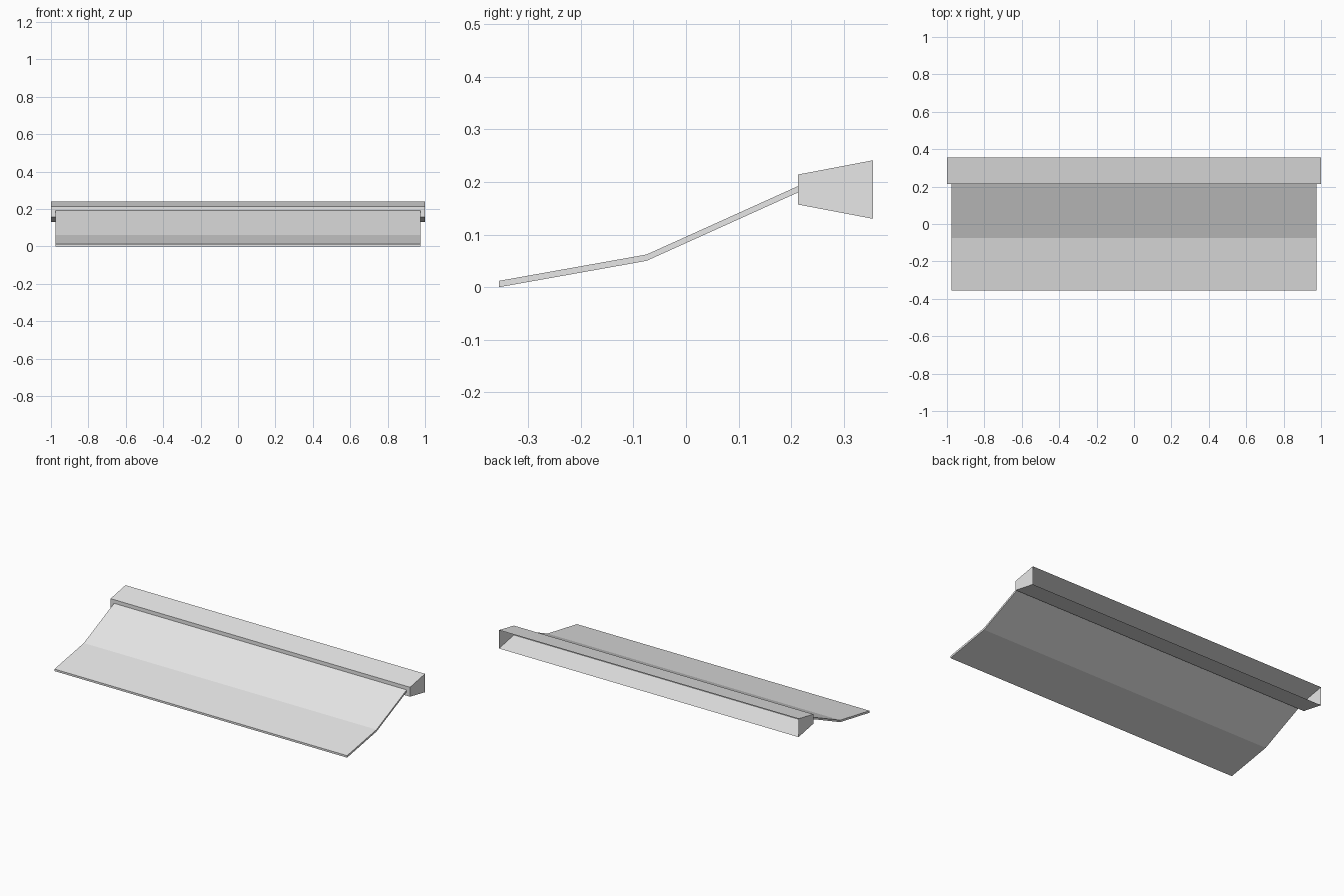
import bpy
import bmesh

cube = bpy.data.objects.get("Cube")
if cube:
    bpy.data.objects.remove(cube, do_unlink=True)

grey = bpy.data.materials.new("light_grey")
grey.use_nodes = True
colour = (0.8, 0.8, 0.8, 1)
grey.diffuse_color = colour
grey.node_tree.nodes["Principled BSDF"].inputs["Base Color"].default_value = colour


def extrude_profile(name, profile, half_width):
    """Extrude a closed (y, z) outline along x and return its bmesh."""
    bm = bmesh.new()
    base = bm.faces.new([bm.verts.new((-half_width, y, z)) for y, z in profile])
    result = bmesh.ops.extrude_face_region(bm, geom=[base], use_keep_orig=True)
    moved = [v for v in result["geom"] if isinstance(v, bmesh.types.BMVert)]
    bmesh.ops.translate(bm, vec=(2 * half_width, 0, 0), verts=moved)
    bmesh.ops.recalc_face_normals(bm, faces=bm.faces)
    return bm


def finish(name, bm):
    mesh = bpy.data.meshes.new(name)
    bm.to_mesh(mesh)
    bm.free()
    mesh.materials.append(grey)
    obj = bpy.data.objects.new(name, mesh)
    bpy.context.collection.objects.link(obj)
    return obj


# Thin bent flap: one centre line, thickened up and down
thickness = 0.012
bend = [(-0.355, 0.0), (-0.075, 0.05), (0.213, 0.18)]
flap_outline = bend + [(y, z + thickness) for y, z in reversed(bend)]
finish("bent_flap", extrude_profile("bent_flap", flap_outline, 0.977))

# Flared mounting channel, open at the back
channel_outline = [(0.213, 0.157), (0.355, 0.13), (0.355, 0.241), (0.213, 0.214)]
channel = extrude_profile("mounting_channel", channel_outline, 1.0)
back = [f for f in channel.faces if f.normal.y > 0.9]
bmesh.ops.delete(channel, geom=back, context="FACES_ONLY")
finish("mounting_channel", channel)
